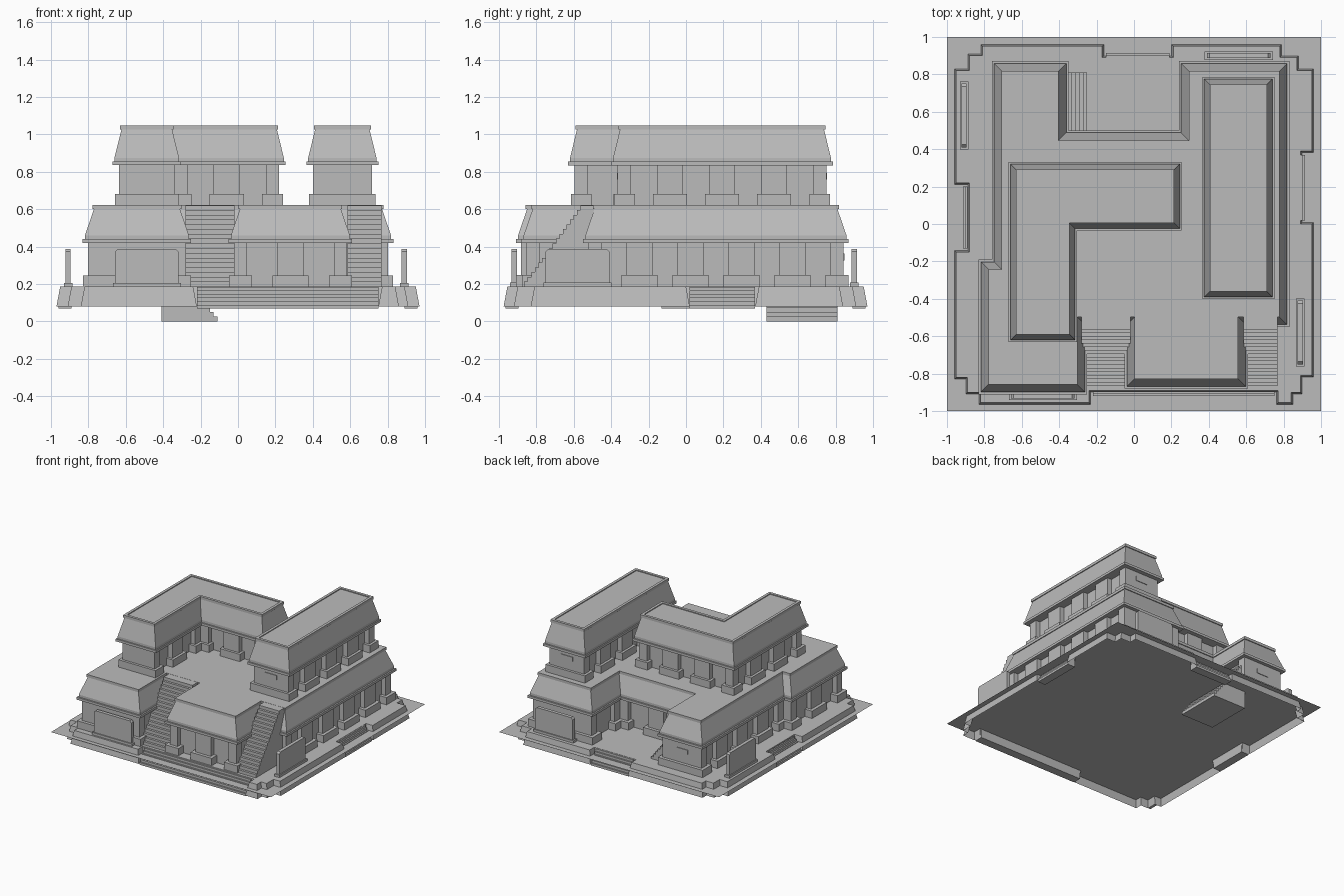
import bpy, bmesh, math
from mathutils import Vector

if "Cube" in bpy.data.objects:
    bpy.data.objects.remove(bpy.data.objects["Cube"])

stone = bpy.data.materials.new("grey_stone")
stone.diffuse_color = (0.5, 0.5, 0.5, 1)
stone.use_nodes = True
stone.node_tree.nodes["Principled BSDF"].inputs["Base Color"].default_value = stone.diffuse_color


def finish(bm, name, fix=True):
    if fix:
        bmesh.ops.recalc_face_normals(bm, faces=bm.faces)
    me = bpy.data.meshes.new(name)
    bm.to_mesh(me)
    bm.free()
    me.materials.append(stone)
    ob = bpy.data.objects.new(name, me)
    bpy.context.collection.objects.link(ob)
    return ob


def inset(poly, d):
    """Mitred inset of an anticlockwise right-angled outline."""
    out = []
    n = len(poly)
    for i in range(n):
        p, a, b = Vector(poly[i]), Vector(poly[i - 1]), Vector(poly[(i + 1) % n])
        e1, e2 = (p - a).normalized(), (b - p).normalized()
        out.append(p + d * (Vector((-e1.y, e1.x)) + Vector((-e2.y, e2.x))))
    return out


def loft(name, poly, profile, bottom=True):
    """Stack inset outlines given as (inset, z) and close the ends."""
    bm = bmesh.new()
    rings = [[bm.verts.new((p.x, p.y, z)) for p in inset(poly, d)] for d, z in profile]
    for r, s in zip(rings, rings[1:]):
        for i in range(len(r)):
            j = (i + 1) % len(r)
            bm.faces.new((r[i], r[j], s[j], s[i]))
    bm.faces.new(rings[-1])
    if bottom:
        bm.faces.new(rings[0][::-1])
    return finish(bm, name, bottom)


def box(bm, lo, hi):
    v = bmesh.ops.create_cube(bm, size=1)["verts"]
    for w in v:
        w.co = Vector([lo[k] if w.co[k] < 0 else hi[k] for k in range(3)])


def prism(name, pts, origin, angle, width):
    """Profile in (along, z) extruded sideways, centred on its width."""
    bm = bmesh.new()
    u = Vector((math.cos(angle), math.sin(angle), 0))
    w = Vector((-u.y, u.x, 0)) * width
    o = Vector(origin) - w / 2
    f = bm.faces.new([bm.verts.new(o + u * a + Vector((0, 0, z))) for a, z in pts])
    g = bmesh.ops.extrude_face_region(bm, geom=[f])["geom"]
    bmesh.ops.translate(bm, vec=w, verts=[x for x in g if isinstance(x, bmesh.types.BMVert)])
    return finish(bm, name)


def stairs(name, origin, angle, width, run, rise, n, landing=0.0):
    pts = [(0, 0)]
    for i in range(n):
        pts += [(run * i / n, rise * (i + 1) / n), (run * (i + 1) / n, rise * (i + 1) / n)]
    if landing:
        pts.append((run + landing, rise))
    pts.append((run + landing, 0))
    prism(name, pts, origin, angle, width)


def walls(name, poly, z0, z1, wall_in, plinth_in, recess=0.04):
    """Recessed core with piers on plinths; short free ends are plain."""
    loft(name + "_core", poly, [(wall_in + recess, z0), (wall_in + recess, z1)])
    bm = bmesh.new()
    ring = inset(poly, wall_in)
    n = len(ring)
    g = wall_in - plinth_in
    for i in range(n):
        a, b = ring[i], ring[(i + 1) % n]
        L = (b - a).length
        e = (b - a) / L
        out = Vector((e.y, -e.x))

        def convex(k):
            p, q, r = ring[k - 1], ring[k % n], ring[(k + 1) % n]
            return (q - p).cross(r - q) > 0
        if L < 0.13 or (convex(i) and convex((i + 1) % n) and L < 0.56):
            spans = [(0, L)]
        else:
            m = max(1, round(L / 0.285))
            spans = [(max(0, L * k / m - 0.07), min(L, L * k / m + 0.07)) for k in range(m + 1)]
        for s, t in spans:
            for grow, top in ((0, z1), (g, z0 + 0.06)):
                p = a + e * (s - grow) + out * grow
                q = a + e * (t + grow) - out * (recess + 0.02)
                lo = (min(p.x, q.x), min(p.y, q.y), z0)
                hi = (max(p.x, q.x), max(p.y, q.y), top)
                box(bm, lo, hi)
    finish(bm, name + "_piers")


# Ground sheet
bm = bmesh.new()
bmesh.ops.create_grid(bm, x_segments=1, y_segments=1, size=1)
bmesh.ops.translate(bm, vec=(0, 0, 0.142), verts=bm.verts)
finish(bm, "ground_sheet", False)

# Sloped platform with stepped corners and a notch on each side
base = [(-.84, -.975), (-.22, -.975), (-.22, -.91), (.75, -.91), (.75, -.975), (.86, -.975),
        (.86, -.92), (.91, -.92), (.91, -.83), (.97, -.83), (.97, .02), (.91, .02),
        (.91, .37), (.97, .37), (.97, .84), (.89, .84), (.89, .91), (.8, .91), (.8, .97),
        (.19, .97), (.19, .91), (-.15, .91), (-.15, .97), (-.83, .97), (-.83, .92), (-.9, .92),
        (-.9, .84), (-.97, .84), (-.97, .2), (-.9, .2), (-.9, -.13), (-.97, -.13),
        (-.97, -.84), (-.91, -.84), (-.91, -.92), (-.84, -.92)]
loft("platform", base, [(0, .08), (.02, .187)], bottom=False)

# Low entrance steps in the notches
H = math.pi / 2
stairs("front_steps", (.265, -.965, .07), H, .97, .07, .115, 6)
stairs("back_steps", (.02, .96, .07), -H, .34, .07, .115, 6)
stairs("right_steps", (.96, .195, .07), 2 * H, .35, .07, .115, 6)
stairs("left_steps", (-.96, .035, .07), 0, .33, .07, .115, 6)

# Lower storey
low = [(-.83, -.91), (-.25, -.91), (-.25, -.55), (-.05, -.55), (-.05, -.88), (.61, -.88),
       (.61, -.55), (.83, -.55), (.83, .87), (.24, .87), (.24, .5), (-.35, .5),
       (-.35, .87), (-.76, .87), (-.76, -.19), (-.83, -.19)]
walls("lower_wall", low, .187, .43, .028, .002)
loft("lower_roof", low, [(.05, .42), (0, .42), (0, .44), (.012, .44), (.012, .46),
                         (.06, .6), (.053, .6), (.053, .622)])

# Upper storey: L-shaped hall and long hall
roof2 = [(.05, .835), (0, .835), (0, .855), (.01, .855), (.01, .875), (.047, 1.025),
         (.04, 1.025), (.04, 1.047), (.062, 1.047), (.062, 1.04)]
hall_l = [(-.67, -.63), (-.305, -.63), (-.305, -.035), (.255, -.035), (.255, .33), (-.67, .33)]
hall_r = [(.365, -.4), (.75, -.4), (.75, .785), (.365, .785)]
for nm, poly in (("corner_hall", hall_l), ("long_hall", hall_r)):
    walls(nm + "_wall", poly, .622, .845, .035, .014)
    loft(nm + "_roof", poly, roof2)

# Stairways to the terrace, and the sunken one in the back court
for nm, x0, x1 in (("left_stairway", -.28, -.02), ("right_stairway", .585, .768)):
    stairs(nm, ((x0 + x1) / 2, -.865, .187), H, x1 - x0, .32, .434, 17, .06)
stairs("court_stairway", (-.11, .62, 0), 2 * H, .38, .3, .385, 15)

# Freestanding screen slabs on low footings
w, c = .17, .014
slab = [(-w, 0), (w, 0), (w, .2 - c), (w - c, .2), (c - w, .2), (-w, .2 - c)]
foot = [(-w - .012, 0), (w + .012, 0), (w + .012, .02), (-w - .012, .02)]
for nm, x, y, ang in (("front", -.487, -.918, 0), ("back", .56, .9, 0),
                      ("left", -.908, .58, H), ("right", .888, -.58, H)):
    prism(nm + "_screen", slab, (x, y, .187), ang, .028)
    prism(nm + "_screen_foot", foot, (x, y, .187), ang, .045)

# Small vent plates on the plain end walls
for nm, x, y, z in (("long_hall_front_vent", .557, -.366, .777), ("long_hall_back_vent", .557, .751, .777),
                    ("left_wing_vent", -.555, .843, .345)):
    bm = bmesh.new()
    box(bm, (x - .053, y - .004, z - .018), (x + .053, y + .004, z + .018))
    finish(bm, nm)
